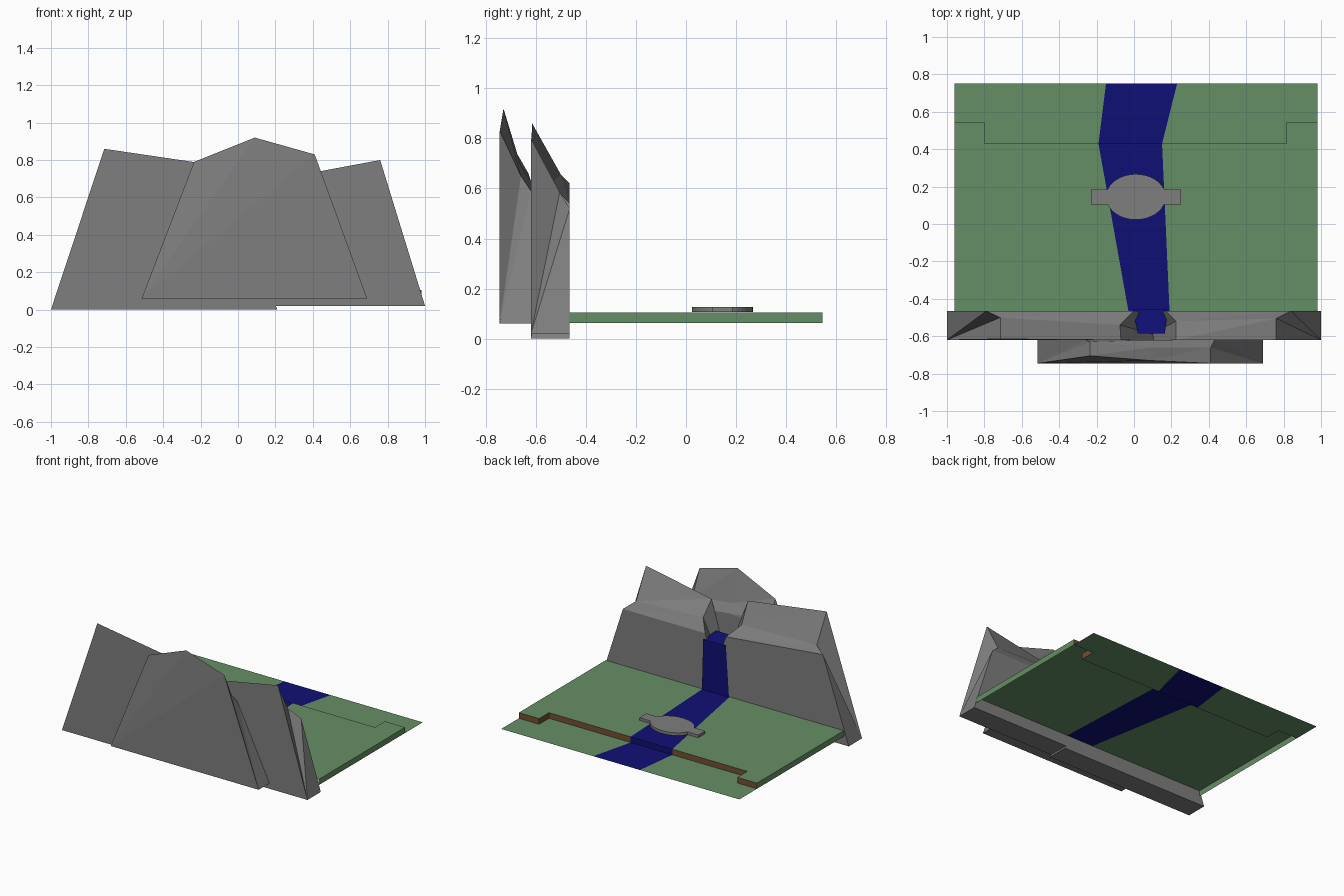
import bpy, bmesh, math

cube = bpy.data.objects.get("Cube")
if cube:
    bpy.data.objects.remove(cube, do_unlink=True)


def material(name, rgb):
    m = bpy.data.materials.new(name)
    m.use_nodes = True
    m.diffuse_color = (*rgb, 1)
    m.node_tree.nodes["Principled BSDF"].inputs["Base Color"].default_value = (*rgb, 1)
    return m


ROCK = material("grey rock", (0.21, 0.21, 0.21))
GRASS = material("grass green", (0.133, 0.275, 0.133))
WATER = material("deep blue water", (0.005, 0.005, 0.178))
EARTH = material("brown earth", (0.17, 0.08, 0.03))


def build(name, faces, mats, solid=True):
    """Make an object from (points, material index) faces, welding shared corners."""
    bm = bmesh.new()
    for points, index in faces:
        bm.faces.new([bm.verts.new(p) for p in points]).material_index = index
    bmesh.ops.remove_doubles(bm, verts=bm.verts, dist=0.0005)
    bmesh.ops.recalc_face_normals(bm, faces=bm.faces)
    # Open sheets must look upwards
    if not solid and sum(f.normal.z * f.calc_area() for f in bm.faces) < 0:
        bmesh.ops.reverse_faces(bm, faces=bm.faces)
    mesh = bpy.data.meshes.new(name)
    bm.to_mesh(mesh)
    bm.free()
    for m in mats:
        mesh.materials.append(m)
    obj = bpy.data.objects.new(name, mesh)
    bpy.context.collection.objects.link(obj)
    return obj


def mountain(name, foot, y_front, y_back, front, crest, back):
    """Rock wall: front peaks, a broken crest line and a lower upright back."""
    x0, x1, z = foot
    fl, fr = (x0, y_front, z), (x1, y_front, z)
    bl, br = (x0, y_back, z), (x1, y_back, z)
    polys = [[fl, fr, br, bl], [bl, *back, br]]
    # Front as a fan, since its peaks may lean back
    outline = [*front, fr]
    polys += [[fl, a, b] for a, b in zip(outline, outline[1:])]
    # Upper slopes
    for near, far in ((front, crest), (crest, back)):
        for i in range(len(near) - 1):
            polys += [[near[i], near[i + 1], far[i + 1]], [near[i], far[i + 1], far[i]]]
    # Side slopes
    for a, b, i in ((fl, bl, 0), (fr, br, -1)):
        polys += [[a, b, back[i]], [a, back[i], crest[i]], [a, crest[i], front[i]]]
    build(name, [(p, 0) for p in polys], [ROCK])


# Mountains
mountain("right_mountain", (-1, 0.21, 0), -0.62, -0.465,
         [(-0.715, -0.615, 0.86), (-0.07, -0.62, 0.765)],
         [(-0.715, -0.5, 0.655), (-0.075, -0.54, 0.62)],
         [(-0.79, -0.465, 0.62), (0, -0.465, 0.54)])
mountain("left_mountain", (0.03, 1, 0.02), -0.62, -0.465,
         [(0.225, -0.62, 0.7), (0.76, -0.62, 0.8)],
         [(0.225, -0.52, 0.6), (0.76, -0.505, 0.585)],
         [(0.17, -0.465, 0.52), (0.84, -0.465, 0.52)])
mountain("front_mountain", (-0.515, 0.69, 0.06), -0.745, -0.62,
         [(-0.235, -0.705, 0.79), (0.09, -0.73, 0.92), (0.41, -0.745, 0.83)],
         [(-0.235, -0.63, 0.66), (0.09, -0.66, 0.69), (0.41, -0.66, 0.65)],
         [(-0.26, -0.62, 0.6), (0.09, -0.62, 0.63), (0.43, -0.62, 0.59)])

# Terraced ground sheet with the river running through it
TOP, LOW = 0.105, 0.063
Y0, YSTEP, YNOTCH, YEND = -0.465, 0.43, 0.545, 0.75
river = [((-0.03, Y0), (0.19, Y0)), ((-0.19, YSTEP), (0.15, YSTEP)), ((-0.15, YEND), (0.23, YEND))]


def at(points, z):
    return [(x, y, z) for x, y in points]


def wall(a, b):
    return at((a, b), TOP) + at((b, a), LOW)


ground = [(at((river[0][0], river[0][1], river[1][1], river[1][0]), TOP), 1),
          (at((river[1][0], river[1][1], river[2][1], river[2][0]), LOW), 1),
          (wall(*river[1]), 1)]
for side, edge, notch in ((0, -0.96, -0.8), (1, 0.98, 0.815)):
    a, b, c = (bank[side] for bank in river)
    step = [b, (notch, YSTEP), (notch, YNOTCH), (edge, YNOTCH)]
    ground.append((at([(edge, Y0), a, *step], TOP), 0))
    ground.append((at([c, *step, (edge, YEND)], LOW), 0))
    ground += [(wall(p, q), 2) for p, q in zip(step, step[1:])]
    ground.append((wall((edge, Y0), (edge, YNOTCH)), 0))
build("ground", ground, [GRASS, WATER, EARTH], solid=False)

# Waterfall
foot = [(-0.03, -0.457, TOP), (0.19, -0.457, TOP)]
lip = [(-0.005, -0.457, 0.475), (0.18, -0.457, 0.475)]
source = [(0.02, -0.585, 0.495), (0.165, -0.585, 0.495)]
build("waterfall", [([foot[0], foot[1], lip[1], lip[0]], 0),
                    ([lip[0], lip[1], source[1], source[0]], 0)], [WATER], solid=False)

# Bridge: oval deck with a landing on each bank, one outline extruded
CX, CY, RX, RY, ARM, HALF = 0.01, 0.145, 0.16, 0.122, 0.24, 0.04
start = math.asin(HALF / RY)
outline = []
for turn in (0, math.pi):
    flip = math.cos(turn)
    outline += [(CX + flip * ARM, CY - flip * HALF), (CX + flip * ARM, CY + flip * HALF)]
    for i in range(15):
        t = turn + start + (math.pi - 2 * start) * i / 14
        outline.append((CX + RX * math.cos(t), CY + RY * math.sin(t)))
z0, z1 = TOP + 0.001, 0.126
deck = [(at(outline, z1), 0), (at(outline, z0), 0)]
for p, q in zip(outline, outline[1:] + outline[:1]):
    deck.append((at((p, q), z0) + at((q, p), z1), 0))
build("bridge", deck, [ROCK])
